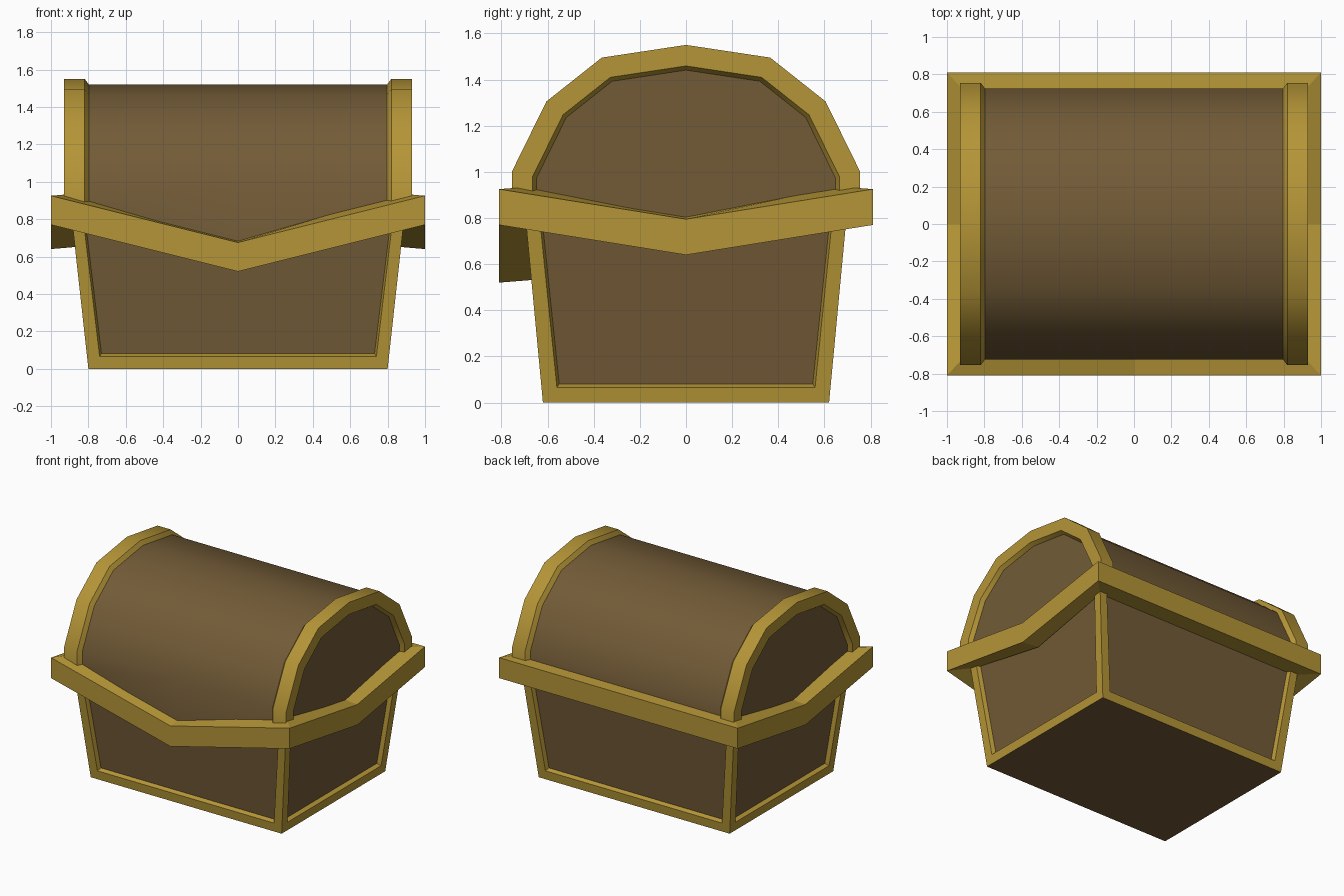
import bpy, bmesh
from mathutils import Vector

if "Cube" in bpy.data.objects:
    bpy.data.objects.remove(bpy.data.objects["Cube"])


def material(name, rgb):
    m = bpy.data.materials.new(name)
    m.diffuse_color = (*rgb, 1)
    m.use_nodes = True
    m.node_tree.nodes["Principled BSDF"].inputs["Base Color"].default_value = m.diffuse_color
    return m


gold = material("gold trim", (0.46, 0.30, 0.038))
wood = material("brown wood", (0.17, 0.105, 0.038))


def finish(bm, name, mats, smooth=False):
    bmesh.ops.recalc_face_normals(bm, faces=bm.faces)
    me = bpy.data.meshes.new(name)
    bm.to_mesh(me)
    bm.free()
    ob = bpy.data.objects.new(name, me)
    bpy.context.collection.objects.link(ob)
    for m in mats:
        me.materials.append(m)
    if smooth:
        bpy.ops.object.select_all(action='DESELECT')
        ob.select_set(True)
        bpy.context.view_layer.objects.active = ob
        bpy.ops.object.shade_smooth_by_angle(angle=0.61)
    return ob


def loft(bm, sections, close_section=False, close_loop=False, caps=False):
    """Bridge successive rows of points with quads."""
    rows = [[bm.verts.new(p) for p in s] for s in sections]
    n = len(rows[0])
    pairs = list(zip(rows, rows[1:]))
    if close_loop:
        pairs.append((rows[-1], rows[0]))
    for a, b in pairs:
        for i in range(n if close_section else n - 1):
            j = (i + 1) % n
            bm.faces.new((a[i], a[j], b[j], b[i]))
    if caps:
        bm.faces.new(rows[0])
        bm.faces.new(rows[-1])


# Tapered body: gold frame with recessed wooden panels
bm = bmesh.new()
loft(bm, [[(sx * x, sy * y, z) for sx, sy in ((-1, -1), (1, -1), (1, 1), (-1, 1))]
          for x, y, z in ((0.80, 0.62, 0), (0.897, 0.703, 0.88))],
     close_section=True, caps=True)
bmesh.ops.recalc_face_normals(bm, faces=bm.faces)
sides = [f for f in bm.faces if abs(f.normal.z) < 0.5]
for f in bm.faces:
    f.material_index = 0 if f in sides else 1
bmesh.ops.inset_individual(bm, faces=sides, thickness=0.09)
bmesh.ops.inset_individual(bm, faces=sides, thickness=0.015, depth=-0.03)
for f in sides:
    f.material_index = 1
finish(bm, "chest_body", [gold, wood])

# Zigzag band between body and lid
path = [(-1, -.81, .77), (0, -.81, .52), (1, -.81, .77), (1, 0, .64),
        (1, .81, .77), (-1, .81, .77), (-1, 0, .64)]
bm = bmesh.new()
loft(bm, [[(x, y, z), (x, y, z + .155),
           (x * .86, y * .815, z + .167), (x * .86, y * .815, z + .012)]
          for x, y, z in path], close_section=True, close_loop=True)
finish(bm, "rim_band", [gold])

# Arched lid profile (y, z), front to back
half = [(-.755, .83), (-.755, 1.0), (-.605, 1.305), (-.365, 1.495)]
arch = [Vector(p) for p in half + [(0, 1.55)] + [(-y, z) for y, z in reversed(half)]]


def inward(d):
    """Arch profile moved inward by d with mitred corners."""
    out = []
    for i, p in enumerate(arch):
        segs = [arch[k + 1] - arch[k] for k in (i - 1, i) if 0 <= k < len(arch) - 1]
        ns = [Vector((s.y, -s.x)).normalized() for s in segs]
        m = sum(ns, Vector((0, 0))).normalized()
        out.append(p + m * d / m.dot(ns[0]))
    return out


# Wooden barrel lid, its lower edge following the band
bm = bmesh.new()
curve = inward(0.03)[1:-1]
sections = []
for x, front in ((-.9, .85), (0, .6), (.9, .85)):
    under = [(.725, .85), (0, .72), (-.725, front)]
    sections.append([(x, y, z) for y, z in [tuple(p) for p in curve] + under])
loft(sections=sections, bm=bm, close_section=True, caps=True)
finish(bm, "lid_barrel", [wood], smooth=True)

# Gold arches at both ends of the lid
for side, name in ((-1, "left_lid_arch"), (1, "right_lid_arch")):
    bm = bmesh.new()
    loft(bm, [[(side * x, p.x, p.y) for p in inward(d)]
              for d, x in ((.108, .9), (.09, .93), (0, .93), (0, .82), (.03, .797))])
    ob = finish(bm, name, [gold], smooth=False)
    # make sure the outer face points away from the centre
    face = max(ob.data.polygons, key=lambda f: abs(f.normal.x) + side * f.center.x)
    if face.normal.x * side < 0:
        ob.data.flip_normals()
    bpy.ops.object.select_all(action='DESELECT')
    ob.select_set(True)
    bpy.context.view_layer.objects.active = ob
    bpy.ops.object.shade_smooth_by_angle(angle=0.61)
